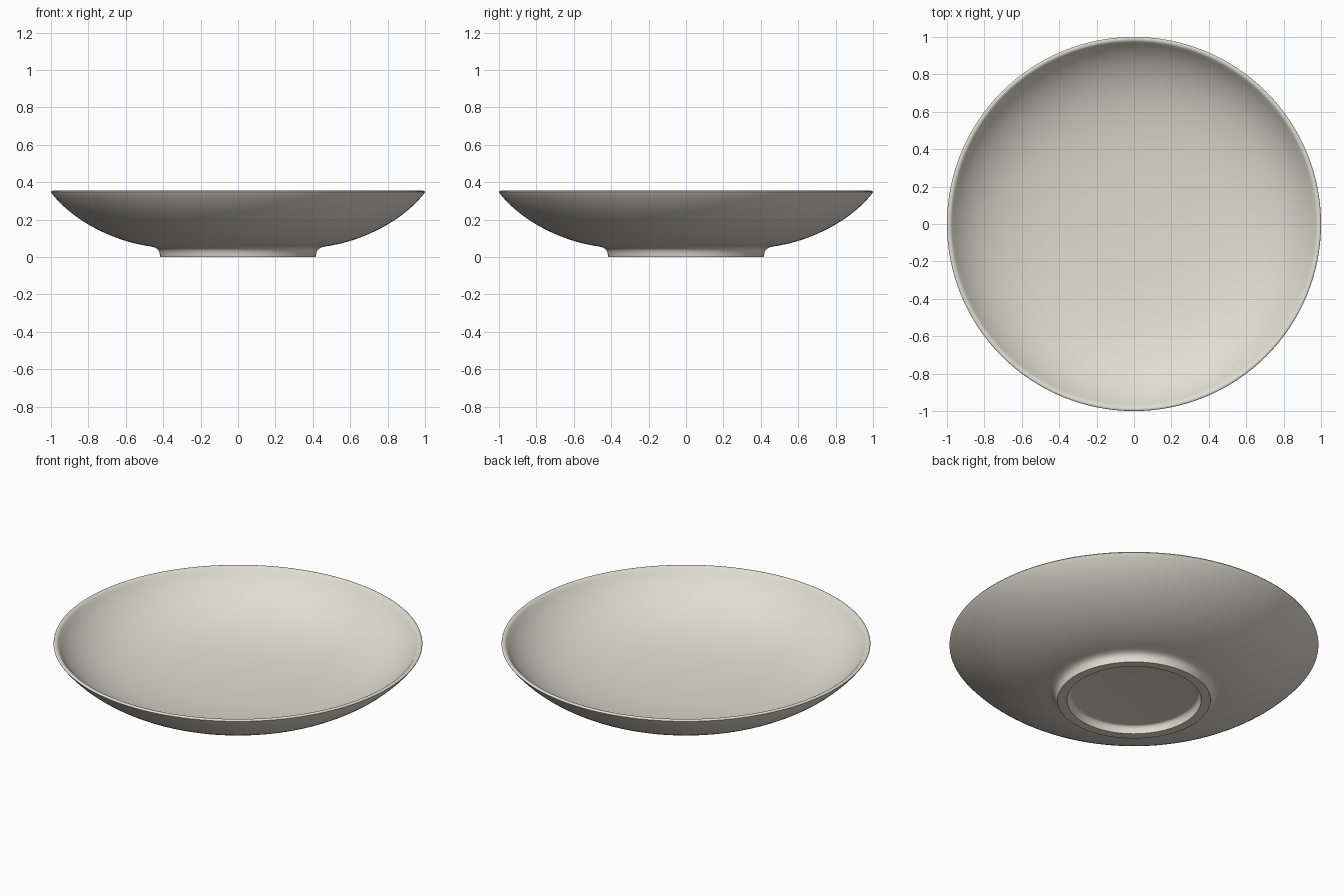
import bpy
import bmesh
import math
from mathutils import Vector
from mathutils.geometry import interpolate_bezier

# Remove the default cube
cube = bpy.data.objects.get("Cube")
if cube:
    bpy.data.objects.remove(cube, do_unlink=True)

# Warm off-white glaze
glaze = bpy.data.materials.new("cream_glaze")
glaze.use_nodes = True
color = (0.75, 0.73, 0.64, 1)
glaze.diffuse_color = color
bsdf = next(n for n in glaze.node_tree.nodes if n.type == 'BSDF_PRINCIPLED')
bsdf.inputs["Base Color"].default_value = color


def curve(points, count):
    """Sample a cubic curve given as four (radius, height) points."""
    start, h1, h2, end = [Vector((r, 0, z)) for r, z in points]
    return list(interpolate_bezier(start, h1, h2, end, count))


def lathe(name, profile, steps):
    """Spin a (radius, height) profile around the z axis."""
    bm = bmesh.new()
    verts = [bm.verts.new(p) for p in profile]
    edges = [bm.edges.new(pair) for pair in zip(verts, verts[1:])]
    bmesh.ops.spin(bm, geom=verts + edges, cent=(0, 0, 0), axis=(0, 0, 1),
                   angle=math.tau, steps=steps, use_duplicate=False)
    bmesh.ops.remove_doubles(bm, verts=bm.verts, dist=0.0002)
    bmesh.ops.recalc_face_normals(bm, faces=bm.faces)
    mesh = bpy.data.meshes.new(name)
    bm.to_mesh(mesh)
    bm.free()
    mesh.materials.append(glaze)
    obj = bpy.data.objects.new(name, mesh)
    bpy.context.collection.objects.link(obj)
    bpy.ops.object.select_all(action='DESELECT')
    obj.select_set(True)
    bpy.context.view_layer.objects.active = obj
    bpy.ops.object.shade_smooth_by_angle(angle=math.radians(40))
    return obj


# Recessed underside and foot ring
profile = [Vector((0, 0, 0.042))]
profile += curve([(0.335, 0.042), (0.352, 0.042), (0.358, 0.03), (0.364, 0)], 8)
profile += curve([(0.415, 0), (0.421, 0.035), (0.425, 0.05), (0.47, 0.057)], 12)
# Outer wall
profile += curve([(0.47, 0.057), (0.66, 0.083), (0.88, 0.19), (0.998, 0.343)], 28)[1:]
# Rounded rim
profile += curve([(1, 0.347), (1, 0.357), (0.982, 0.357), (0.974, 0.347)], 8)
# Inside of the bowl
profile += curve([(0.974, 0.347), (0.82, 0.13), (0.5, 0.075), (0, 0.075)], 36)[1:]

lathe("shallow_bowl", profile, 128)
